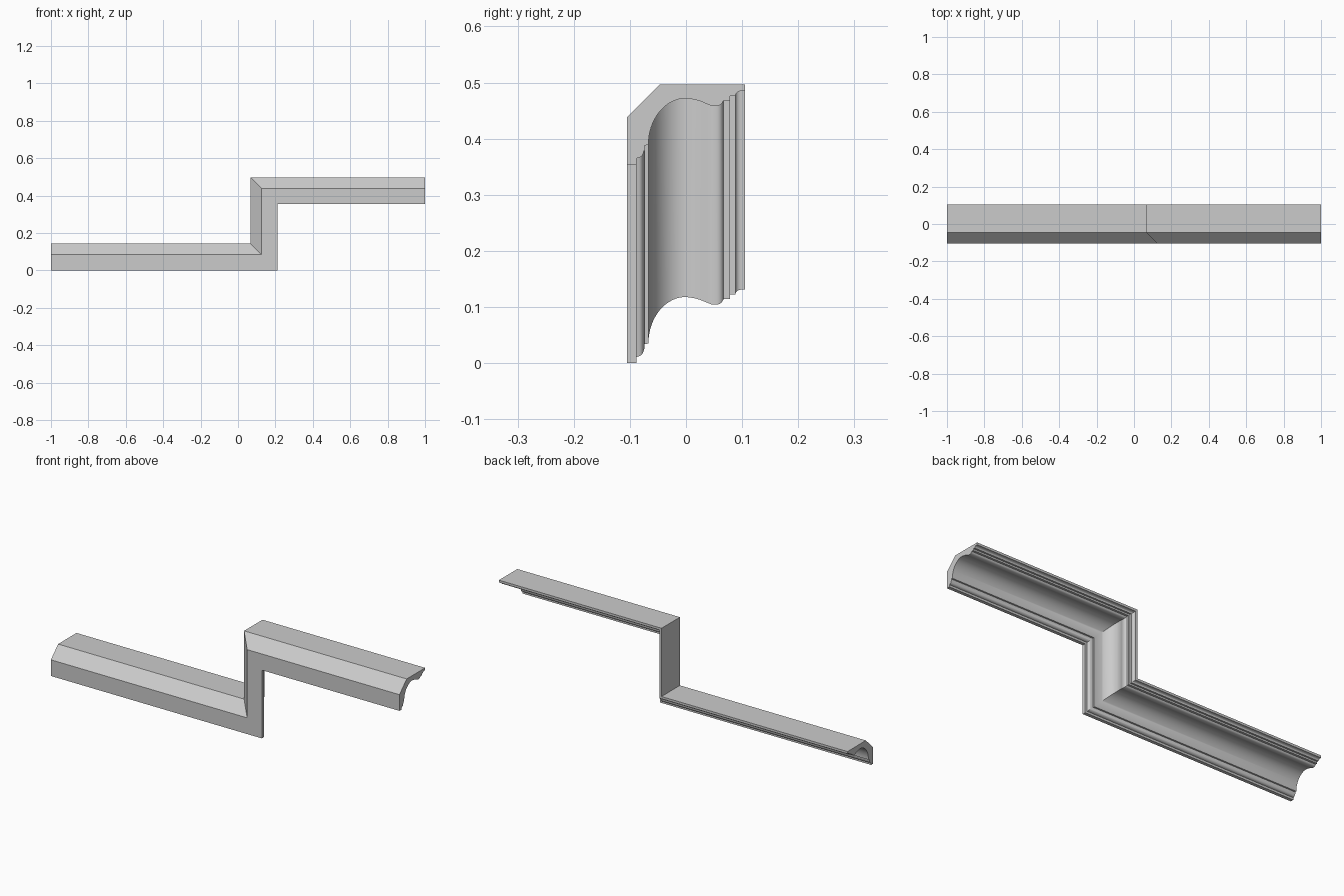
import bpy, bmesh
from math import sin, cos, pi

if "Cube" in bpy.data.objects:
    bpy.data.objects.remove(bpy.data.objects["Cube"])


def arc(cx, ch, ry, rh, a0, a1, n):
    """Points on an elliptical arc, angles in degrees."""
    pts = []
    for i in range(n + 1):
        a = (a0 + (a1 - a0) * i / n) * pi / 180
        pts.append((cx + ry * cos(a), ch + rh * sin(a)))
    return pts


# Cross-section as (depth y, height h): plain front, chamfer, top, moulded underside
profile = [(-0.105, 0.0), (-0.105, 0.084), (-0.046, 0.143), (0.105, 0.143), (0.105, 0.131)]
profile += arc(0.098, 0.122, 0.010, 0.009, 90, 180, 5)              # small back cove
profile += [(0.088, 0.1225), (0.078, 0.1225), (0.078, 0.114), (0.067, 0.114)]
profile += arc(0.054, 0.114, 0.012, 0.0095, -15, -90, 5)            # back bead
profile += [(0.046, 0.1045), (0.036, 0.1085), (0.025, 0.1130), (0.014, 0.1160)]
profile += arc(0.0, 0.035, 0.067, 0.083, 90, 180, 20)               # large cove
profile += [(-0.074, 0.034), (-0.074, 0.026)]
profile += arc(-0.086, 0.026, 0.011, 0.014, -10, -80, 6)            # front bead
profile += [(-0.088, 0.011), (-0.088, 0.0)]

# Stepped path: each station offsets the profile along its mitre
stations = [
    lambda h: (-1.0, h),
    lambda h: (0.21 - h, h),
    lambda h: (0.21 - h, 0.354 + h),
    lambda h: (1.0, 0.354 + h),
]

bm = bmesh.new()
rings = []
for place in stations:
    ring = []
    for y, h in profile:
        x, z = place(h)
        ring.append(bm.verts.new((x, y, z)))
    rings.append(ring)

count = len(profile)
for a, b in zip(rings, rings[1:]):
    for i in range(count):
        j = (i + 1) % count
        bm.faces.new((a[i], a[j], b[j], b[i]))

# End caps
bm.faces.new(rings[0])
bm.faces.new(rings[-1][::-1])
bmesh.ops.recalc_face_normals(bm, faces=bm.faces)

mesh = bpy.data.meshes.new("stepped_moulding")
bm.to_mesh(mesh)
bm.free()
moulding = bpy.data.objects.new("stepped_moulding", mesh)
bpy.context.collection.objects.link(moulding)

# Smooth the coves, keep the fillets and mitres crisp
bpy.context.view_layer.objects.active = moulding
moulding.select_set(True)
bpy.ops.object.shade_smooth_by_angle(angle=pi / 6)
